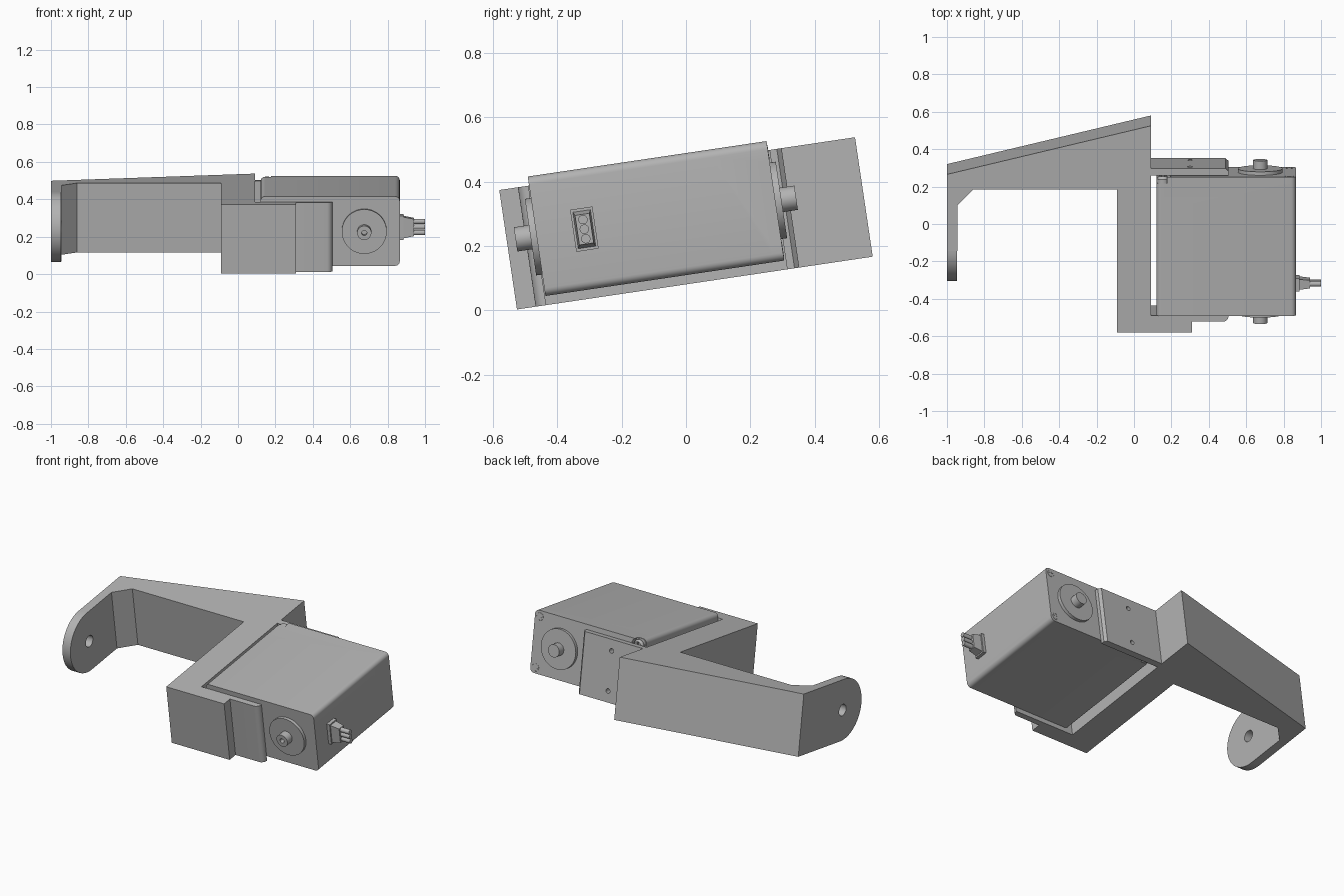
import bpy, bmesh
from math import pi, radians, sin, cos
from mathutils import Matrix, Vector

cube = bpy.data.objects.get("Cube")
if cube:
    bpy.data.objects.remove(cube, do_unlink=True)

# Whole assembly leans back about the x axis
TILT = Matrix.Translation((0, 0, 0.27)) @ Matrix.Rotation(radians(8.44), 4, 'X')
HALF = 0.1875      # half height of the bracket
MID = 0.0285       # motor centre height
parts = []

grey = bpy.data.materials.new("plain_grey")
grey.use_nodes = True
grey.diffuse_color = (0.45, 0.45, 0.45, 1)
grey.node_tree.nodes["Principled BSDF"].inputs["Base Color"].default_value = grey.diffuse_color


def finish(name, bm, keep=True):
    bmesh.ops.recalc_face_normals(bm, faces=bm.faces)
    mesh = bpy.data.meshes.new(name)
    bm.to_mesh(mesh)
    bm.free()
    mesh.materials.append(grey)
    obj = bpy.data.objects.new(name, mesh)
    bpy.context.collection.objects.link(obj)
    obj.matrix_world = TILT
    if keep:
        parts.append(obj)
    else:
        obj.hide_render = True
    return obj


def prism(name, outline, start, end, axis='Z', keep=True):
    """Extrude a 2D outline along z (outline x, y) or along y (outline x, z)."""
    bm = bmesh.new()
    def place(p, d):
        return (p[0], p[1], d) if axis == 'Z' else (p[0], d, p[1])
    face = bm.faces.new([bm.verts.new(place(p, start)) for p in outline])
    ext = bmesh.ops.extrude_face_region(bm, geom=[face])
    move = Vector(place((0, 0), end - start))
    bmesh.ops.translate(bm, vec=move, verts=[v for v in ext["geom"] if isinstance(v, bmesh.types.BMVert)])
    return finish(name, bm, keep)


def rod(name, axis, centre, start, end, r1, r2=None, keep=True, sides=40):
    """Cylinder or cone along x (centre y, z) or y (centre x, z)."""
    bm = bmesh.new()
    bmesh.ops.create_cone(bm, cap_ends=True, segments=sides, radius1=r1,
                          radius2=r1 if r2 is None else r2, depth=abs(end - start))
    up = Vector((1, 0, 0)) if axis == 'X' else Vector((0, 1, 0))
    mid = (start + end) / 2
    loc = (mid, *centre) if axis == 'X' else (centre[0], mid, centre[1])
    turn = (up * (end - start)).to_track_quat('Z', 'Y').to_matrix().to_4x4()
    bm.transform(Matrix.Translation(loc) @ turn)
    return finish(name, bm, keep)


def box(name, low, high, keep=True, taper=1.0):
    bm = bmesh.new()
    bmesh.ops.create_cube(bm, size=1)
    for v in bm.verts:
        s = taper if v.co.x > 0 else 1
        v.co.y *= s
        v.co.z *= s
        v.co = Vector([(a + b) / 2 + c * (b - a) for a, b, c in zip(low, high, v.co)])
    return finish(name, bm, keep)


def rounded(x0, x1, z0, z1, r, steps=6):
    pts = []
    for i, (cx, cz) in enumerate([(x1 - r, z1 - r), (x0 + r, z1 - r), (x0 + r, z0 + r), (x1 - r, z0 + r)]):
        for k in range(steps + 1):
            a = pi / 2 * (i + k / steps)
            pts.append((cx + r * cos(a), cz + r * sin(a)))
    return pts


def combine(obj, tools, operation='DIFFERENCE'):
    """Apply booleans and delete the tools."""
    for tool in tools:
        mod = obj.modifiers.new("cut", 'BOOLEAN')
        mod.operation, mod.object, mod.solver = operation, tool, 'EXACT'
    bpy.context.view_layer.update()
    deps = bpy.context.evaluated_depsgraph_get()
    mesh = bpy.data.meshes.new_from_object(obj.evaluated_get(deps))
    obj.modifiers.clear()
    obj.data = mesh
    for tool in tools:
        bpy.data.objects.remove(tool, do_unlink=True)


# Bracket: angled arm, spine, front block and the two mounting tabs
corner = [(0.475 + 0.03 * sin(a), -0.47 - 0.03 * cos(a)) for a in [pi / 12 * k for k in range(7)]]
outline = [(-1, -0.119), (-0.945, -0.119), (-0.945, 0.129), (-0.86, 0.215), (-0.09, 0.215),
           (-0.09, -0.5586), (0.31, -0.5586), (0.31, -0.5), *corner, (0.505, -0.467), (0.09, -0.467),
           (0.09, 0.29), (0.505, 0.29), (0.505, 0.313), (0.49, 0.328), (0.09, 0.328),
           (0.09, 0.5586), (-1, 0.296)]
bracket = prism("bracket", outline, -HALF, HALF)
combine(bracket, [rod("arm_end", 'X', (-0.119, 0), -1, -0.945, HALF, keep=False, sides=64)], 'UNION')
holes = [rod("pivot_hole", 'X', (-0.119, 0), -1.1, -0.9, 0.035, keep=False)]
for x, z in [(0.45, 0), (0.3, 0.12), (0.3, -0.12)]:
    holes.append(rod("tab_hole", 'Y', (x, z), 0.28, 0.34, 0.014, keep=False, sides=20))
combine(bracket, holes)

# Motor case in three flush sections
case = rounded(0.12, 0.865, MID - HALF, MID + HALF, 0.025)
prism("front_cover", case, -0.465, -0.25, 'Y')
prism("middle_case", case, -0.25, 0.11, 'Y')
rear = prism("rear_cover", case, 0.11, 0.285, 'Y')

# Corner screws sitting in recesses of the rear cover
spots = [(x, MID + s * 0.152) for x in (0.155, 0.83) for s in (-1, 1)]
combine(rear, [rod("recess", 'Y', p, 0.25, 0.32, 0.042, keep=False) for p in spots])
for x, z in spots:
    screw = rod("case_screw", 'Y', (x, z), 0.245, 0.272, 0.034)
    dome = rod("dome", 'Y', (x, z), 0.27, 0.286, 0.034, 0.022, keep=False)
    combine(screw, [dome], 'UNION')
    combine(screw, [box("slot", (x - a, 0.274, z - b), (x + a, 0.3, z + b), False)
                    for a, b in [(0.02, 0.005), (0.005, 0.02)]])

# Output discs and shafts on both ends of the motor
for name, base, disc, tip in [("front", -0.46, -0.484, -0.531), ("rear", 0.28, 0.304, 0.35)]:
    rod(name + "_disc", 'Y', (0.675, MID), base, disc, 0.12, sides=64)
    shaft = rod(name + "_shaft", 'Y', (0.675, MID), base, tip, 0.038)
    inner = tip + (0.03 if tip < 0 else -0.03)
    combine(shaft, [rod("bore", 'Y', (0.675, MID), inner, tip * 1.1, 0.014, keep=False)])

# Cable outlet with three leads
CY = -0.315
box("cable_flange", (0.86, CY - 0.035, MID - 0.066), (0.885, CY + 0.035, MID + 0.066))
box("cable_boot", (0.88, CY - 0.028, MID - 0.058), (0.94, CY + 0.028, MID + 0.058), taper=0.8)
for k in (-1, 0, 1):
    rod("cable_lead", 'X', (CY, MID + k * 0.03), 0.93, 1.0, 0.0145, sides=24)

# Smooth the curved sides, keep edges sharp
bpy.ops.object.select_all(action='DESELECT')
for obj in parts:
    obj.select_set(True)
bpy.context.view_layer.objects.active = bracket
bpy.ops.object.shade_smooth_by_angle(angle=radians(30))
